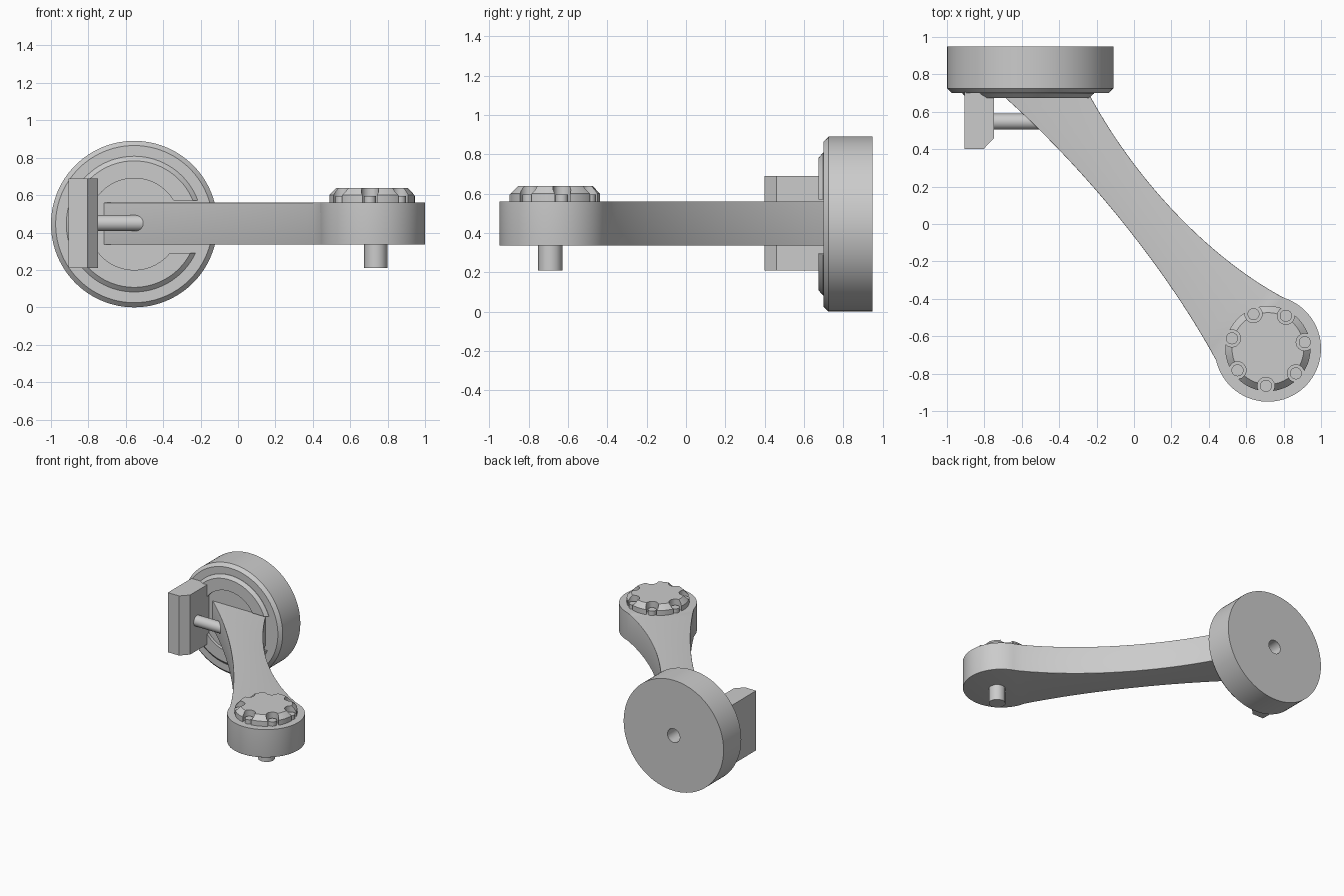
import bpy, bmesh
from math import pi, sin, cos, asin, atan2, radians
from mathutils import Vector, Matrix
from mathutils.geometry import interpolate_bezier

if "Cube" in bpy.data.objects:
    bpy.data.objects.remove(bpy.data.objects["Cube"])


def finish(bm, name, angle=32):
    bmesh.ops.recalc_face_normals(bm, faces=bm.faces)
    me = bpy.data.meshes.new(name)
    bm.to_mesh(me)
    bm.free()
    ob = bpy.data.objects.new(name, me)
    bpy.context.collection.objects.link(ob)
    smooth(ob, angle)
    return ob


def smooth(ob, angle=32):
    bpy.ops.object.select_all(action='DESELECT')
    ob.select_set(True)
    bpy.context.view_layer.objects.active = ob
    bpy.ops.object.shade_smooth_by_angle(angle=radians(angle))


def add_cyl(bm, center, r, depth, seg=24, axis='Z'):
    m = Matrix.Translation(center)
    if axis == 'X':
        m = m @ Matrix.Rotation(pi / 2, 4, 'Y')
    bmesh.ops.create_cone(bm, cap_ends=True, segments=seg, radius1=r, radius2=r,
                          depth=depth, matrix=m)


def lathe(name, profile, center, axis, seg):
    """Full revolution of (radius, offset along axis) points."""
    bm = bmesh.new()
    vs = [bm.verts.new((r, 0, h)) for r, h in profile]
    es = [bm.edges.new(p) for p in zip(vs, vs[1:])]
    bmesh.ops.spin(bm, geom=vs + es, cent=(0, 0, 0), axis=(0, 0, 1),
                   angle=2 * pi, steps=seg, use_merge=True)
    bmesh.ops.remove_doubles(bm, verts=bm.verts, dist=1e-5)
    if axis == 'Y':
        bm.transform(Matrix.Rotation(-pi / 2, 4, 'X'))
    bm.transform(Matrix.Translation(center))
    return finish(bm, name)


def prism(outline, z0, z1):
    bm = bmesh.new()
    f = bm.faces.new([bm.verts.new((x, y, z0)) for x, y in outline])
    g = bmesh.ops.extrude_face_region(bm, geom=[f])
    bmesh.ops.translate(bm, vec=(0, 0, z1 - z0),
                        verts=[v for v in g['geom'] if isinstance(v, bmesh.types.BMVert)])
    return bm


HUB = (-0.555, 0.445)          # x, z of the disc axis
END = Vector((0.716, -0.666))  # x, y of the round arm end
R_END = 0.284

# Big disc with front chamfer and a blind hole at the back
lathe("mount_disc", [(0, 0.80), (0.055, 0.80), (0.055, 0.95), (0.445, 0.95),
                     (0.445, 0.725), (0.42, 0.70), (0, 0.70)],
      (HUB[0], 0, HUB[1]), 'Y', 96)

# Raised C-shaped ring with a straight-sided slot on the right
bm = bmesh.new()
section = [(0.245, 0.705), (0.245, 0.675), (0.338, 0.675), (0.363, 0.697), (0.363, 0.705)]
N = 72
rows = []
for i in range(N + 1):
    row = []
    for r, y in section:
        a0, a1 = asin(0.125 / r), 2 * pi - asin(0.155 / r)
        a = a0 + (a1 - a0) * i / N
        row.append(bm.verts.new((HUB[0] + r * cos(a), y, HUB[1] + r * sin(a))))
    rows.append(row)
for p, q in zip(rows, rows[1:]):
    for j in range(5):
        k = (j + 1) % 5
        bm.faces.new((p[j], p[k], q[k], q[j]))
bm.faces.new(rows[0])
bm.faces.new(rows[-1])
finish(bm, "slotted_ring", 25)

# Curved arm with round end; edges rounded except the top of the round end
left = interpolate_bezier(*[Vector((x, y)) for x, y in
                            [(-0.72, 0.703), (-0.30, 0.335), (0.15, -0.20), (0.438, -0.727)]], 28)
right = interpolate_bezier(*[Vector((x, y)) for x, y in
                             [(0.80, -0.394), (0.42, -0.19), (0.02, 0.21), (-0.245, 0.703)]], 28)
s, e = left[-1] - END, right[0] - END
a0, a1 = atan2(s.y, s.x), atan2(e.y, e.x)
if a0 > a1:
    a0 -= 2 * pi
arc = [END + R_END * Vector((cos(a0 + (a1 - a0) * i / 48), sin(a0 + (a1 - a0) * i / 48)))
       for i in range(1, 48)]
bm = prism([(p[0], p[1]) for p in list(left) + arc + list(right)], 0.335, 0.56)


def rounded(ed):
    a, b = (v.co for v in ed.verts)
    mid = (a + b) / 2
    if abs(a.z - b.z) > 0.01:
        return False
    on_end = (mid.xy - END).length < R_END + 0.006
    return mid.y < 0.7029 and not (mid.z > 0.5 and on_end)


bmesh.ops.bevel(bm, geom=[ed for ed in bm.edges if rounded(ed)], offset=0.02,
                segments=4, profile=0.5, affect='EDGES', clamp_overlap=True)
finish(bm, "arm", 40)

# Stop block beside the arm, with one chamfered corner
finish(prism([(-0.905, 0.40), (-0.805, 0.40), (-0.748, 0.46), (-0.748, 0.705), (-0.905, 0.705)],
             0.21, 0.69), "stop_block", 20)

# Rod joining the block to the arm
bm = bmesh.new()
add_cyl(bm, (-0.61, 0.547, 0.45), 0.043, 0.30, 24, 'X')
finish(bm, "link_rod")

# Pin under the round end
bm = bmesh.new()
add_cyl(bm, (0.737, -0.69, 0.28), 0.062, 0.14, 12)
finish(bm, "lower_pin", 40)

# Scalloped knob on top, with a small peg in every scallop
knob = lathe("scalloped_knob", [(0, 0.55), (0.228, 0.55), (0.228, 0.60), (0.192, 0.638), (0, 0.638)],
             (END.x, END.y, 0), 'Z', 84)
cut, pegs = bmesh.new(), bmesh.new()
for i in range(7):
    a = radians(-93) + 2 * pi * i / 7
    x, y = END.x + 0.2 * cos(a), END.y + 0.2 * sin(a)
    add_cyl(cut, (x, y, 0.60), 0.046, 0.2)
    add_cyl(pegs, (x, y, 0.575), 0.032, 0.04)
finish(pegs, "knob_pegs")
cutter = finish(cut, "scallop_cutter")
cutter.hide_render = True
mod = knob.modifiers.new("scallops", 'BOOLEAN')
mod.operation, mod.solver, mod.object = 'DIFFERENCE', 'EXACT', cutter
bpy.context.view_layer.objects.active = knob
while knob.modifiers[0] != mod:
    bpy.ops.object.modifier_apply(modifier=knob.modifiers[0].name)
bpy.ops.object.modifier_apply(modifier=mod.name)
bpy.data.objects.remove(cutter)
smooth(knob, 30)
